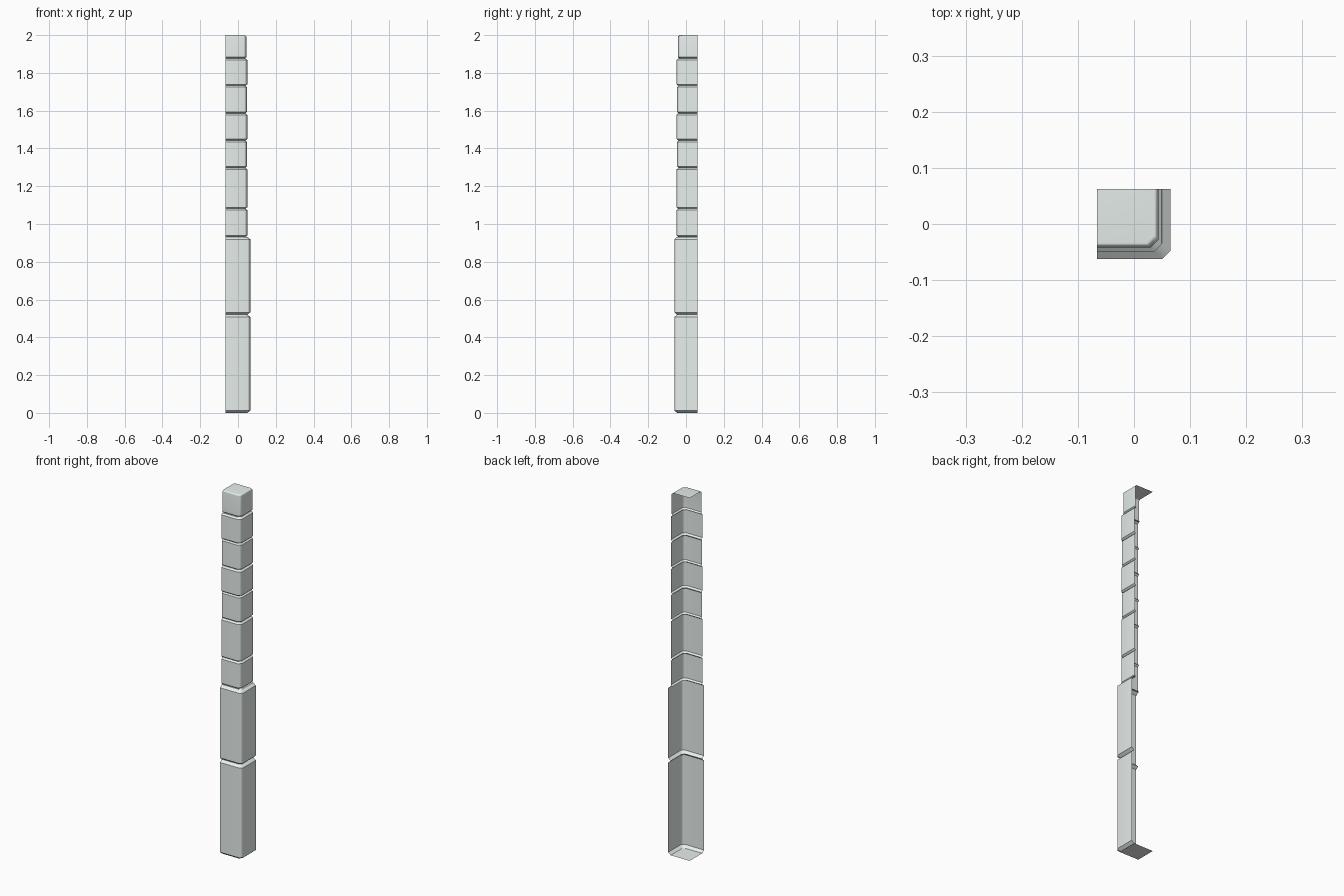
import bpy, bmesh

if "Cube" in bpy.data.objects:
    bpy.data.objects.remove(bpy.data.objects["Cube"])

L, B = -0.066, 0.062          # open left and back limits
CH = 0.014                    # chamfer of the vertical corner

# joint heights, and for each block: right face x, front face y, edge bevel
joints = [0.0, 0.52, 0.932, 1.081, 1.297, 1.442, 1.586, 1.732, 1.876, 2.0]
wide, mid, slim = (0.065, -0.062, 0.015), (0.049, -0.050, 0.009), (0.047, -0.047, 0.008)
top = (0.044, -0.042, 0.008)
blocks = [wide, wide, mid, mid, slim, mid, slim, mid, top]

bm = bmesh.new()


def ring(x, y, z):
    """L-shaped cross-section: front wall, chamfered corner, right wall."""
    pts = [(L, y), (x - CH, y), (x, y + CH), (x, B)]
    return [bm.verts.new((px, py, z)) for px, py in pts]


# stacked blocks, each bevelled at top and bottom, joined at the grooves
rings = []
for i, (x, y, b) in enumerate(blocks):
    z0, z1 = joints[i], joints[i + 1]
    h = b * 0.85
    rings += [ring(x - b, y + b, z0), ring(x, y, z0 + h),
              ring(x, y, z1 - h), ring(x - b, y + b, z1)]

for a, c in zip(rings, rings[1:]):
    for k in range(3):
        bm.faces.new((a[k], a[k + 1], c[k + 1], c[k]))

# flat caps closing the bottom and the top
low = bm.verts.new((L, B, 0.0))
high = bm.verts.new((L, B, 2.0))
bm.faces.new([low] + rings[0][::-1])
bm.faces.new(rings[-1] + [high])
bmesh.ops.remove_doubles(bm, verts=bm.verts, dist=0.0002)

# crisp horizontal edges, soft vertical corner and soft top rim
for f in bm.faces:
    f.smooth = True
for e in bm.edges:
    za, zb = e.verts[0].co.z, e.verts[1].co.z
    if abs(za - zb) < 1e-5 and za < 1.98:
        e.smooth = False

mesh = bpy.data.meshes.new("corner_pillar")
bm.to_mesh(mesh)
bm.free()

pillar = bpy.data.objects.new("corner_pillar", mesh)
bpy.context.collection.objects.link(pillar)

# pale grey-green stone
stone = bpy.data.materials.new("pale_stone")
stone.diffuse_color = (0.80, 0.86, 0.84, 1.0)
stone.use_nodes = True
stone.node_tree.nodes["Principled BSDF"].inputs["Base Color"].default_value = stone.diffuse_color
mesh.materials.append(stone)

# keep the big faces flat while the corner stays soft
wn = pillar.modifiers.new("flat_faces", 'WEIGHTED_NORMAL')
wn.keep_sharp = True
